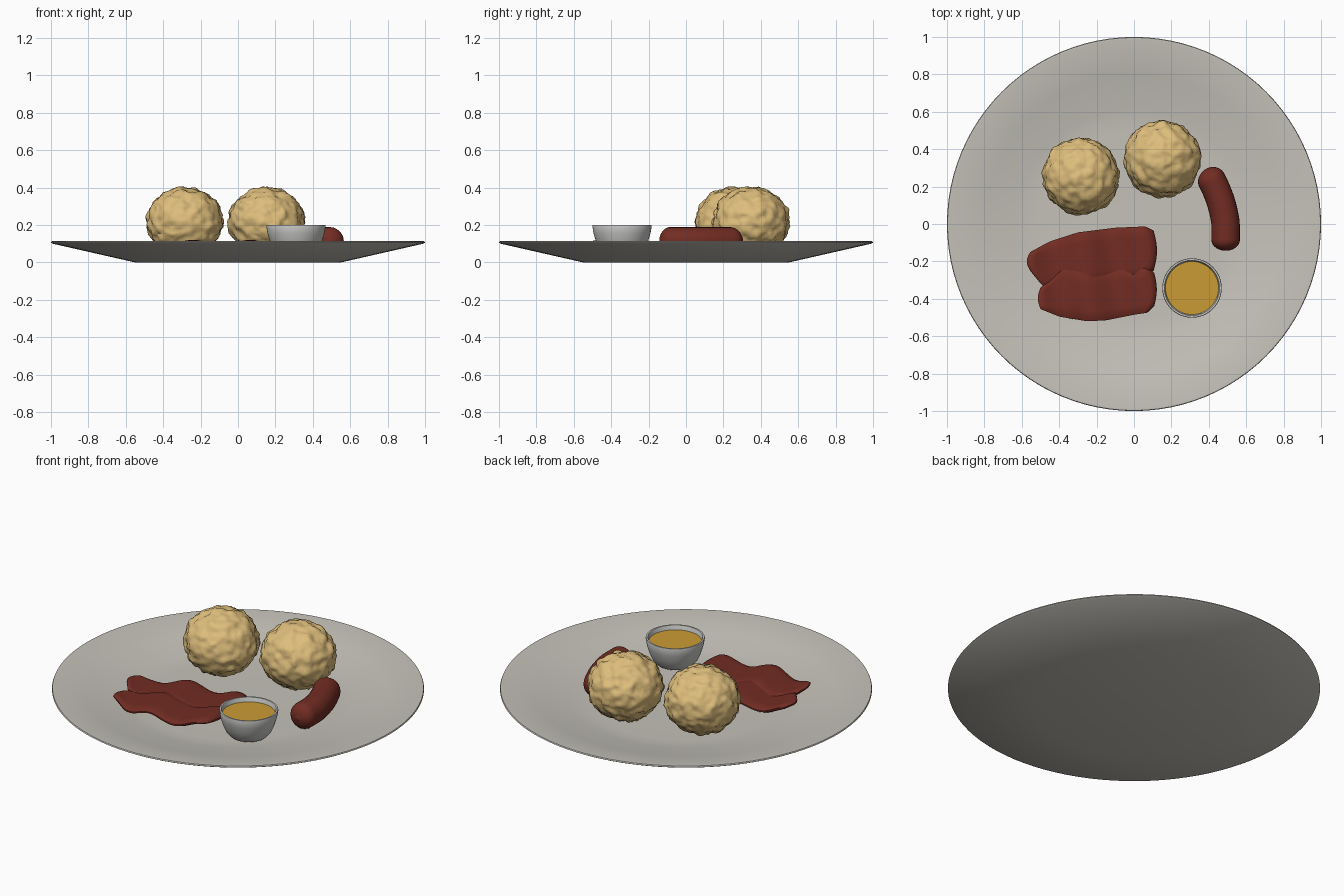
import bpy, bmesh, math
from mathutils import Vector, noise

if "Cube" in bpy.data.objects:
    bpy.data.objects.remove(bpy.data.objects["Cube"])


def material(name, rgb):
    m = bpy.data.materials.new(name)
    m.diffuse_color = (*rgb, 1)
    m.use_nodes = True
    m.node_tree.nodes["Principled BSDF"].inputs["Base Color"].default_value = m.diffuse_color
    return m


PLATE = material("warm white ceramic", (0.56, 0.54, 0.49))
BOWL = material("grey white ceramic", (0.58, 0.58, 0.57))
SAUCE = material("mustard yellow", (0.60, 0.33, 0.035))
DOUGH = material("golden dough", (0.73, 0.51, 0.20))
MEAT = material("red brown meat", (0.17, 0.026, 0.017))


def finish(bm, name, mat, angle=40):
    bmesh.ops.recalc_face_normals(bm, faces=bm.faces)
    me = bpy.data.meshes.new(name)
    bm.to_mesh(me)
    bm.free()
    ob = bpy.data.objects.new(name, me)
    bpy.context.collection.objects.link(ob)
    me.materials.append(mat)
    bpy.ops.object.select_all(action='DESELECT')
    ob.select_set(True)
    bpy.context.view_layer.objects.active = ob
    bpy.ops.object.shade_smooth_by_angle(angle=math.radians(angle))
    return ob


def skin(bm, rings, cap=True):
    """Join closed rings of points into a tube."""
    vs = [[bm.verts.new(p) for p in r] for r in rings]
    n = len(vs[0])
    for a, b in zip(vs, vs[1:]):
        for i in range(n):
            bm.faces.new((a[i], a[(i + 1) % n], b[(i + 1) % n], b[i]))
    if cap:
        bm.faces.new(vs[0])
        bm.faces.new(vs[-1])


def lathe(name, profile, mat, center=(0, 0), n=64, angle=40):
    bm = bmesh.new()
    skin(bm, [[(center[0] + r * math.cos(2 * math.pi * i / n),
                center[1] + r * math.sin(2 * math.pi * i / n), z)
               for i in range(n)] for r, z in profile])
    return finish(bm, name, mat, angle)


def lerp_table(pts, x):
    """Interpolate y at x through a few (x, y) points."""
    for (x0, y0), (x1, y1) in zip(pts, pts[1:]):
        if x <= x1:
            return y0 + (y1 - y0) * (x - x0) / (x1 - x0)
    return pts[-1][1]


# Plate: flat foot, flared wall, shallow well
lathe("plate", [(0.55, 0), (0.99, 0.1), (1.0, 0.106), (0.997, 0.113), (0.985, 0.114),
                (0.80, 0.077), (0.62, 0.045), (0.56, 0.038), (0.50, 0.036)], PLATE, n=96)

# Sauce bowl and its filling
C = (0.31, -0.342)
lathe("sauce_bowl", [(0.07, 0.036), (0.10, 0.05), (0.122, 0.075), (0.14, 0.115), (0.152, 0.155),
                     (0.159, 0.195), (0.157, 0.201), (0.148, 0.201), (0.145, 0.195),
                     (0.139, 0.16)], BOWL, C, 48)
lathe("sauce", [(0.142, 0.17), (0.142, 0.176)], SAUCE, C, 48)


# Lumpy dough balls
def dough_ball(name, x, y, seed):
    bm = bmesh.new()
    bmesh.ops.create_icosphere(bm, subdivisions=5, radius=1)
    for v in bm.verts:
        d = v.co.normalized()
        lump = noise.noise(d * 4.5 + Vector((seed, 0, 0)))
        fine = noise.noise(d * 10 + Vector((0, seed, 3)))
        r = 0.203 + 0.014 * lump + 0.008 * fine
        v.co = Vector((x + d.x * r, y + d.y * r, 0.216 + d.z * r * 0.91))
    finish(bm, name, DOUGH, 60)


dough_ball("dough_ball_left", -0.285, 0.255, 1.7)
dough_ball("dough_ball_right", 0.152, 0.348, 8.3)

# Curved sausage with rounded ends
bm = bmesh.new()
rings, steps, R, cap = [], 40, 0.076, 0.06
for k in range(steps + 1):
    t = 0.5 - 0.5 * math.cos(math.pi * k / steps)      # denser near the ends
    y = 0.293 - 0.436 * t
    cx = 0.49 - 0.85 * max(0, y + 0.01) ** 2 - 0.10 * max(0, y)
    slope = -1.7 * max(0, y + 0.01) - (0.10 if y > 0 else 0)
    side = Vector((1, -slope, 0)).normalized()
    d = min(t, 1 - t) * 0.45
    r = R * math.sqrt(max(0.02, 1 - max(0, 1 - d / cap) ** 2))
    rings.append([Vector((cx, y, 0.113)) + side * r * math.cos(a) + Vector((0, 0, r * math.sin(a)))
                  for a in [2 * math.pi * i / 24 for i in range(24)]])
skin(bm, rings)
finish(bm, "sausage", MEAT, 60)


# Wavy bacon strips: each has an upper and lower edge, and ripples along its length
def bacon(name, x0, x1, upper, lower, mean_z, phase, bow):
    bm = bmesh.new()
    rings, nx, ny, h = [], 48, 10, 0.017
    for i in range(nx + 1):
        s = i / nx
        x = x0 + (x1 - x0) * s
        yu, yl = lerp_table(upper, x), lerp_table(lower, x)
        e = min(1, min(s, 1 - s) * 20 + 0.25)           # thin the ends
        top, bot = [], []
        for j in range(ny + 1):
            v = j / ny
            y = yl + (yu - yl) * v
            px = x + bow(v) * (2 * s - 1)
            z = mean_z + 0.02 * math.cos(2 * math.pi * (x + phase + 0.04 * v) / 0.3)
            hh = h * e * math.sqrt(max(0.06, 1 - abs(2 * v - 1) ** 6))
            top.append((px, y, z + hh))
            bot.append((px, y, z - hh))
        rings.append(top + bot[::-1])
    skin(bm, rings)
    finish(bm, name, MEAT, 60)


bacon("bacon_back", -0.555, 0.105,
      [(-0.555, -0.15), (-0.45, -0.093), (-0.3, -0.045), (-0.1, -0.02), (0.06, -0.013), (0.105, -0.035)],
      [(-0.555, -0.25), (-0.49, -0.33), (-0.41, -0.35), (-0.2, -0.31), (0.04, -0.28), (0.105, -0.25)],
      0.074, 0.54, lambda v: 0.018 * math.sin(math.pi * v))
bacon("bacon_front", -0.50, 0.108,
      [(-0.50, -0.34), (-0.44, -0.29), (-0.38, -0.23), (-0.3, -0.25), (-0.22, -0.27), (-0.13, -0.25),
       (-0.06, -0.245), (0.0, -0.27), (0.06, -0.225), (0.108, -0.26)],
      [(-0.50, -0.455), (-0.4, -0.495), (-0.25, -0.52), (-0.15, -0.515), (0.0, -0.485), (0.07, -0.475),
       (0.108, -0.44)],
      0.083, 0.52, lambda v: 0.014 * math.sin(math.pi * v))
